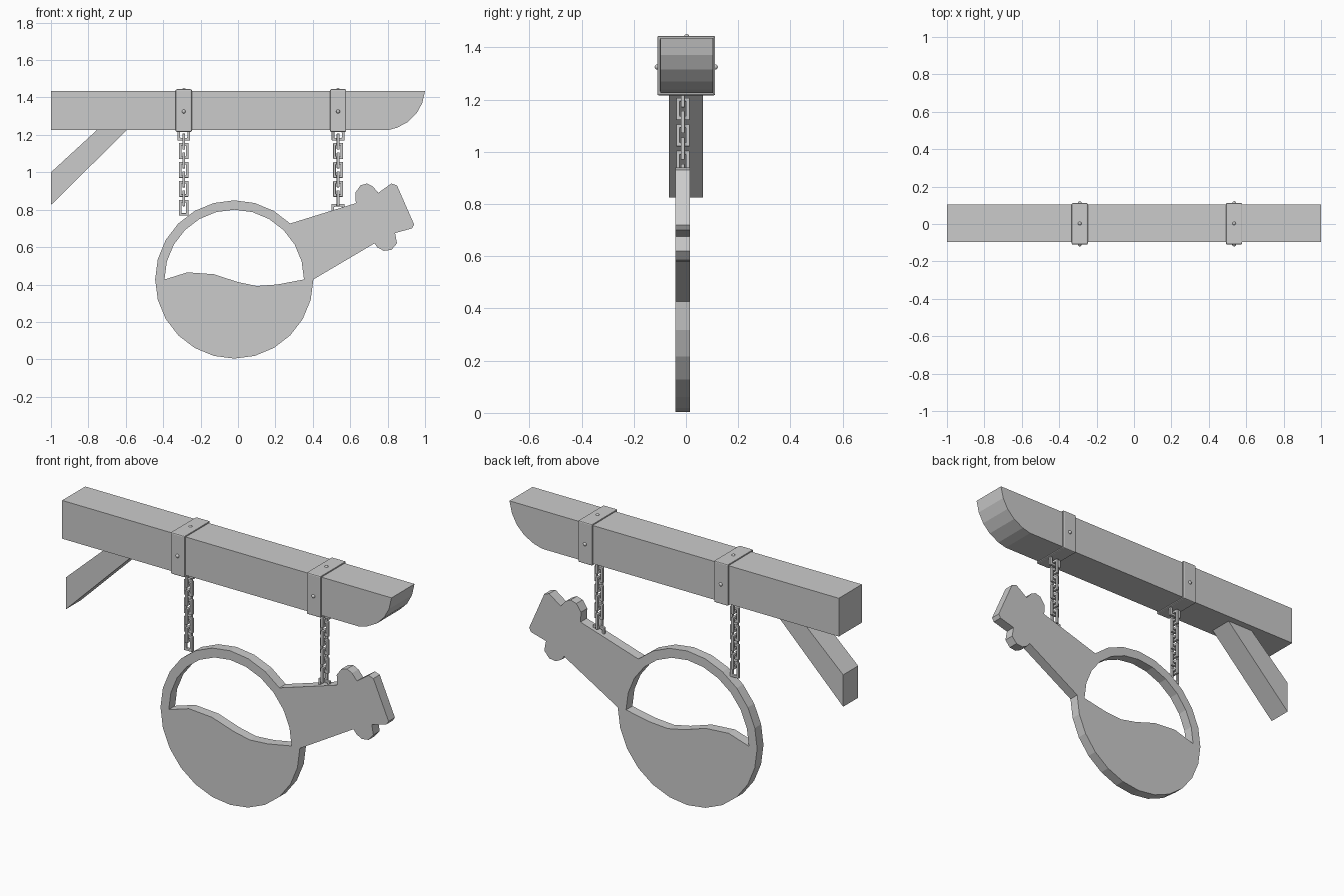
import bpy
from math import sin, cos, pi, radians
from mathutils import Matrix

cube = bpy.data.objects.get("Cube")
if cube:
    bpy.data.objects.remove(cube, do_unlink=True)

GREY = (0.6, 0.6, 0.6, 1)
mat = bpy.data.materials.new("plain grey")
mat.use_nodes = True
mat.diffuse_color = GREY
mat.node_tree.nodes["Principled BSDF"].inputs["Base Color"].default_value = GREY

FRONT = Matrix.Rotation(radians(90), 4, "X")           # outline in x, z
SIDE = Matrix.Rotation(radians(90), 4, "Z") @ FRONT    # outline in y, z


def add_mesh(name, mesh, location=(0, 0, 0)):
    obj = bpy.data.objects.new(name, mesh)
    obj.location = location
    bpy.context.collection.objects.link(obj)
    mesh.materials.clear()
    mesh.materials.append(mat)
    return obj


def plate(name, loops, depth, location=(0, 0, 0), plane=FRONT, bevel=0):
    """Flat solid from an outline and optional hole outlines."""
    curve = bpy.data.curves.new(name, "CURVE")
    curve.dimensions = "2D"
    curve.fill_mode = "BOTH"
    curve.extrude = depth / 2
    for loop in loops:
        spline = curve.splines.new("POLY")
        spline.points.add(len(loop) - 1)
        for point, (u, v) in zip(spline.points, loop):
            point.co = (u, v, 0, 1)
        spline.use_cyclic_u = True
    temp = bpy.data.objects.new(name, curve)
    bpy.context.collection.objects.link(temp)
    bpy.context.view_layer.update()
    graph = bpy.context.evaluated_depsgraph_get()
    mesh = bpy.data.meshes.new_from_object(temp.evaluated_get(graph))
    bpy.data.objects.remove(temp, do_unlink=True)
    mesh.transform(plane)
    for face in mesh.polygons:
        face.use_smooth = False
    obj = add_mesh(name, mesh, location)
    # Join the caps to the rim so the solid is closed
    weld = obj.modifiers.new("weld", "WELD")
    weld.merge_threshold = 0.0002
    if bevel:
        mod = obj.modifiers.new("bevel", "BEVEL")
        mod.width = bevel
        mod.segments = 2
        mod.limit_method = "ANGLE"
    return obj


def rect(w, h):
    return [(-w / 2, -h / 2), (w / 2, -h / 2), (w / 2, h / 2), (-w / 2, h / 2)]


def arc(cx, cz, r, first, last):
    """Points on a circle of 24 steps."""
    return [(cx + r * cos(i * pi / 12), cz + r * sin(i * pi / 12))
            for i in range(first, last + 1)]


# Beam with a rounded lower nose
nose = [(0.8, 1.225), (0.85, 1.238), (0.91, 1.27), (0.955, 1.315),
        (0.985, 1.37), (1, 1.435)]
plate("beam", [[(-1, 1.435), (-1, 1.225)] + nose], 0.2, (0, 0.003, 0))

# Diagonal brace under the wall end
plate("brace", [[(-1, 0.825), (-0.595, 1.225), (-0.755, 1.225), (-1, 1.0)]], 0.13)

# Hanging sign: round flask with a tilted neck, open above a wavy liquid line
SIGN_Y = -0.012
CX, CZ = -0.02, 0.427
neck = [(0.73, 0.62), (0.745, 0.598), (0.78, 0.58), (0.82, 0.585), (0.85, 0.62),
        (0.84, 0.675), (0.93, 0.70), (0.942, 0.72), (0.85, 0.93), (0.82, 0.94),
        (0.75, 0.89), (0.72, 0.925), (0.69, 0.94), (0.655, 0.93), (0.627, 0.89),
        (0.63, 0.835)]
liquid = [(-0.27, 0.465), (-0.13, 0.455), (0, 0.413), (0.1, 0.392), (0.21, 0.4)]
plate("flask_sign", [arc(CX, CZ, 0.423, 3, 24) + neck,
                     arc(CX, CZ, 0.373, 0, 12) + liquid], 0.055, (0, SIGN_Y, 0))


def rivet(name, location):
    bpy.ops.mesh.primitive_uv_sphere_add(segments=12, ring_count=8, radius=0.01,
                                         location=location)
    obj = bpy.context.object
    obj.name = name
    obj.data.materials.append(mat)
    bpy.ops.object.shade_smooth()


def link(name, x, z, plane, w=0.052, h=0.085):
    plate(name, [rect(w, h), rect(w - 0.028, h - 0.028)], 0.015,
          (x, SIGN_Y, z), plane, 0.003)


# Metal straps, rivets and chains
for side, x, count, end_z in (("right", -0.29, 9, 0.785), ("left", 0.535, 8, 0.81)):
    plate(side + "_strap", [rect(0.222, 0.228), rect(0.198, 0.208)], 0.086,
          (x, 0.001, 1.33), SIDE, 0.006)
    for spot, y, z in (("front", -0.11, 1.325), ("back", 0.112, 1.325),
                       ("top", 0.003, 1.441)):
        rivet(f"{side}_{spot}_rivet", (x, y, z))
    link(side + "_strap_loop", x, 1.2, FRONT, 0.068, 0.06)
    for i in range(1, count):
        link(f"{side}_chain_link_{i}", x, 1.215 - i * 0.0506,
             FRONT if i % 2 == 0 else SIDE)
    if side == "left":
        link("left_sign_loop", x, 0.803, FRONT, 0.07, 0.055)
